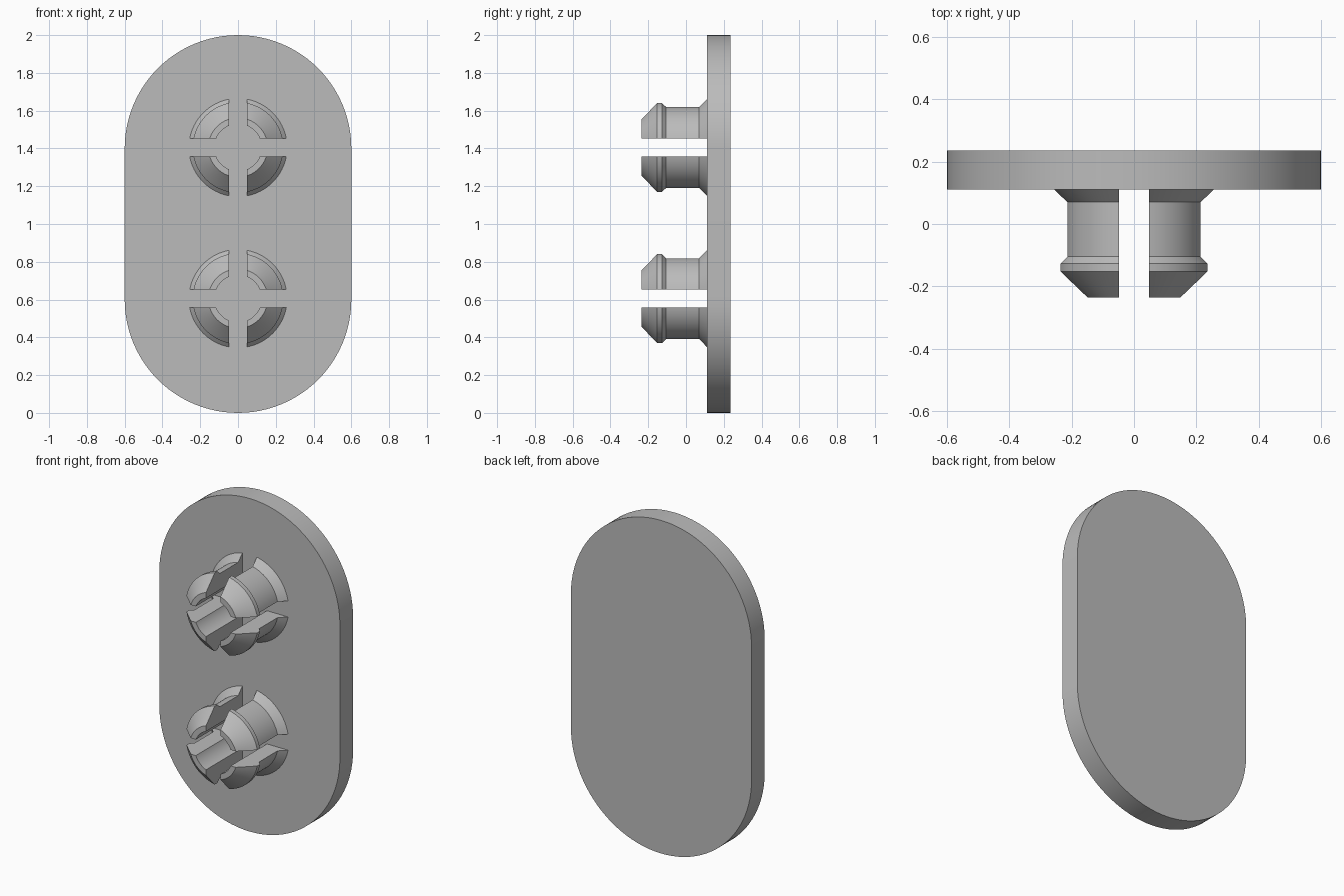
import bpy, bmesh, math

if "Cube" in bpy.data.objects:
    bpy.data.objects.remove(bpy.data.objects["Cube"])

grey = bpy.data.materials.new("plain grey")
grey.diffuse_color = (0.5, 0.5, 0.5, 1)
grey.use_nodes = True
grey.node_tree.nodes["Principled BSDF"].inputs["Base Color"].default_value = grey.diffuse_color


def finish(name, bm):
    bmesh.ops.recalc_face_normals(bm, faces=bm.faces)
    mesh = bpy.data.meshes.new(name)
    bm.to_mesh(mesh)
    bm.free()
    obj = bpy.data.objects.new(name, mesh)
    bpy.context.collection.objects.link(obj)
    mesh.materials.append(grey)
    bpy.ops.object.select_all(action='DESELECT')
    bpy.context.view_layer.objects.active = obj
    obj.select_set(True)
    bpy.ops.object.shade_smooth_by_angle(angle=math.radians(20))
    return obj


def loft(bm, rings):
    """Join closed rings of points and cap both ends."""
    loops = [[bm.verts.new(p) for p in ring] for ring in rings]
    n = len(loops[0])
    for a, b in zip(loops, loops[1:]):
        for i in range(n):
            j = (i + 1) % n
            bm.faces.new((a[i], a[j], b[j], b[i]))
    return loops


# Back plate: a stadium outline, straight between z = 0.6 and 1.4
STEPS = 48
outline = []
for cz, start in ((1.4, 0), (0.6, math.pi)):
    for i in range(STEPS + 1):
        t = start + math.pi * i / STEPS
        outline.append((0.6 * math.cos(t), cz + 0.6 * math.sin(t)))
bm = bmesh.new()
for cap in loft(bm, [[(x, y, z) for x, z in outline] for y in (0.11, 0.235)]):
    bm.faces.new(cap)
finish("back_plate", bm)

# Split snap pegs: hollow, flared at the root, with a ridge and tapered tip
HALF_SLOT, BORE, SEG = 0.048, 0.125, 16
PROFILE = [(0.26, 0.11), (0.219, 0.07), (0.219, -0.105),
           (0.24, -0.127), (0.24, -0.153), (0.157, -0.235)]


def arc(r):
    a = math.asin(HALF_SLOT / r)
    return [(r * math.cos(t), r * math.sin(t)) for t in
            (a + (math.pi / 2 - 2 * a) * i / SEG for i in range(SEG + 1))]


def peg(name, cz):
    bm = bmesh.new()
    for sx in (1, -1):
        for sz in (1, -1):
            rings = [[(sx * x, y, cz + sz * z) for x, z in arc(r) + arc(BORE)[::-1]]
                     for r, y in PROFILE]
            loops = loft(bm, rings)
            n = len(loops[0])
            for ring in (loops[0], loops[-1]):
                for i in range(SEG):
                    bm.faces.new((ring[i], ring[i + 1], ring[n - 2 - i], ring[n - 1 - i]))
    finish(name, bm)


peg("upper_split_peg", 1.405)
peg("lower_split_peg", 0.605)
